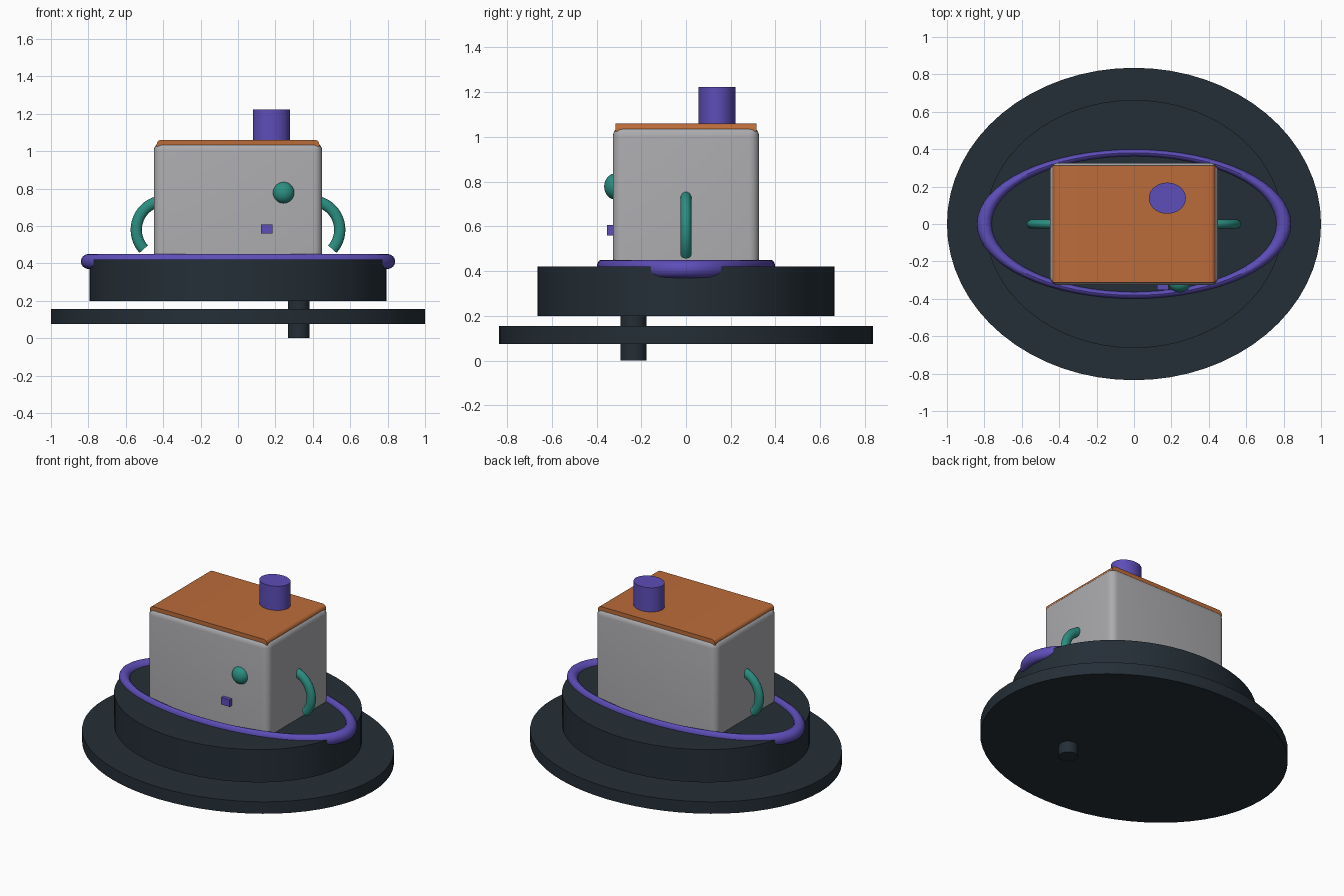
import bpy
import bmesh
import math
from mathutils import Matrix, Vector

cube = bpy.data.objects.get("Cube")
if cube:
    bpy.data.objects.remove(cube, do_unlink=True)


def material(name, rgb):
    m = bpy.data.materials.new(name)
    m.use_nodes = True
    m.diffuse_color = (*rgb, 1)
    m.node_tree.nodes["Principled BSDF"].inputs["Base Color"].default_value = (*rgb, 1)
    return m


SLATE = material("dark slate", (0.018, 0.028, 0.038))
GREY = material("light grey", (0.41, 0.41, 0.43))
ORANGE = material("orange", (0.5, 0.15, 0.042))
TEAL = material("teal", (0.024, 0.27, 0.22))
PURPLE = material("purple", (0.11, 0.075, 0.48))


def finish(name, bm, mat):
    bmesh.ops.recalc_face_normals(bm, faces=bm.faces[:])
    mesh = bpy.data.meshes.new(name)
    bm.to_mesh(mesh)
    bm.free()
    mesh.materials.append(mat)
    obj = bpy.data.objects.new(name, mesh)
    bpy.context.collection.objects.link(obj)
    bpy.ops.object.select_all(action="DESELECT")
    obj.select_set(True)
    bpy.context.view_layer.objects.active = obj
    bpy.ops.object.shade_smooth_by_angle(angle=math.radians(35))
    return obj


def disc(name, mat, x, y, rx, ry, z0, z1):
    """Upright elliptical cylinder."""
    bm = bmesh.new()
    bmesh.ops.create_cone(bm, cap_ends=True, segments=64, radius1=1, radius2=1, depth=1)
    bmesh.ops.scale(bm, vec=(rx, ry, z1 - z0), verts=bm.verts)
    bmesh.ops.translate(bm, vec=(x, y, (z0 + z1) / 2), verts=bm.verts)
    return finish(name, bm, mat)


def box(name, mat, low, high, radius=0, rounded=lambda a, b: True):
    """Box whose edges passing the rule are rounded."""
    low, high = Vector(low), Vector(high)
    bm = bmesh.new()
    bmesh.ops.create_cube(bm, size=1)
    bmesh.ops.scale(bm, vec=high - low, verts=bm.verts)
    bmesh.ops.translate(bm, vec=(low + high) / 2, verts=bm.verts)
    if radius:
        edges = [e for e in bm.edges if rounded(e.verts[0].co, e.verts[1].co)]
        bmesh.ops.bevel(bm, geom=edges, offset=radius, segments=5, profile=0.5,
                        affect="EDGES", clamp_overlap=True)
    return finish(name, bm, mat)


def tube(name, mat, major, minor, start, end, steps, turn, sides=16):
    """Swept ring or arc; turn maps the flat arc into place."""
    closed = abs(end - start) >= 360
    bm = bmesh.new()
    loops = []
    for i in range(steps if closed else steps + 1):
        a = math.radians(start + (end - start) * i / steps)
        loop = []
        for j in range(sides):
            b = math.tau * j / sides
            r = major + minor * math.cos(b)
            p = Vector((r * math.cos(a), r * math.sin(a), minor * math.sin(b)))
            loop.append(bm.verts.new(turn @ p))
        loops.append(loop)
    for one, two in zip(loops, loops[1:] + (loops[:1] if closed else [])):
        for j in range(sides):
            k = (j + 1) % sides
            bm.faces.new((one[j], one[k], two[k], two[j]))
    if not closed:
        bm.faces.new(loops[0])
        bm.faces.new(loops[-1])
    return finish(name, bm, mat)


# Stand: wide plate, raised drum and off-centre foot peg
disc("base_plate", SLATE, 0, 0, 1.0, 0.835, 0.075, 0.155)
disc("drum", SLATE, 0, 0, 0.795, 0.663, 0.2, 0.42)
disc("foot_peg", SLATE, 0.325, -0.235, 0.058, 0.058, 0, 0.21)

# Oval ring lying around the body
tube("oval_ring", PURPLE, 0.8, 0.04, 0, 360, 64,
     Matrix.Translation((0, 0, 0.41)) @ Matrix.Diagonal((1, 0.476, 1, 1)))

# Body, rounded everywhere except underneath
box("body", GREY, (-0.45, -0.327, 0.4), (0.45, 0.327, 1.047), 0.045,
    lambda a, b: max(a.z, b.z) > 1)

# Roof slab, rounded along its two side edges
box("roof", ORANGE, (-0.435, -0.314, 1.025), (0.435, 0.314, 1.06), 0.025,
    lambda a, b: min(a.z, b.z) > 1.05 and abs(a.x - b.x) < 0.01)
disc("chimney", PURPLE, 0.178, 0.138, 0.099, 0.083, 1.04, 1.222)

# Face: round eye and small square nose
bm = bmesh.new()
bmesh.ops.create_uvsphere(bm, u_segments=32, v_segments=16, radius=0.058)
bmesh.ops.scale(bm, vec=(1, 0.84, 1), verts=bm.verts)
bmesh.ops.translate(bm, vec=(0.244, -0.317, 0.778), verts=bm.verts)
finish("eye", bm, TEAL)
box("nose", PURPLE, (0.122, -0.352, 0.56), (0.185, -0.3, 0.607))

# Curved side handles
for side, label in ((1, "left"), (-1, "right")):
    place = (Matrix.Translation((side * 0.389, 0, 0.58))
             @ Matrix.Diagonal((side, 0.84, 1, 1))
             @ Matrix.Rotation(math.pi / 2, 4, "X"))
    tube(label + "_handle", TEAL, 0.155, 0.03, -42, 95, 28, place)
